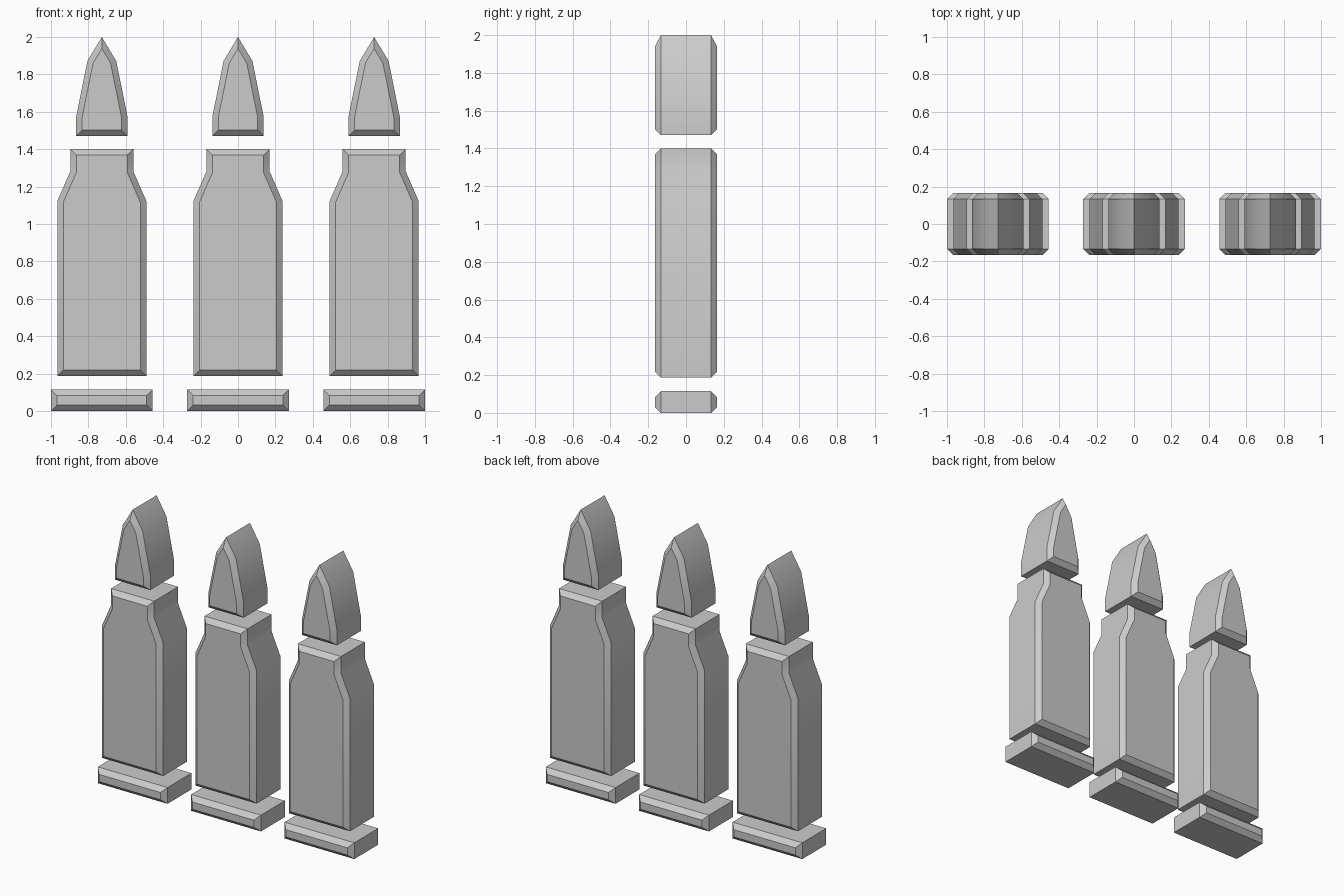
import bpy, bmesh, math

if "Cube" in bpy.data.objects:
    bpy.data.objects.remove(bpy.data.objects["Cube"])

HALF_DEPTH = 0.165
CHAMFER = 0.032
SPACING = 0.728

# Right-hand half outlines (x, z), bottom to top
RIM = [(0.272, 0.0), (0.272, 0.115)]
CASE = [(0.238, 0.187), (0.238, 1.123), (0.168, 1.283), (0.168, 1.40)]
TIP = [(0.137, 1.47), (0.137, 1.575), (0.077, 1.872), (0.0, 2.0)]


def chamfered_slab(name, half, cx):
    """Mirror a half outline, extrude it along y and chamfer front and back."""
    left = [(-x, z) for x, z in reversed(half) if x > 0]
    straight = HALF_DEPTH - CHAMFER
    bm = bmesh.new()
    front = bm.faces.new([bm.verts.new((x, -straight, z)) for x, z in half + left])
    ext = bmesh.ops.extrude_face_region(bm, geom=[front], use_keep_orig=True)
    verts = [g for g in ext["geom"] if isinstance(g, bmesh.types.BMVert)]
    bmesh.ops.translate(bm, verts=verts, vec=(0, 2 * straight, 0))
    bmesh.ops.recalc_face_normals(bm, faces=bm.faces)
    # Inset both caps outward in depth to form the chamfer
    caps = [f for f in bm.faces if abs(f.normal.y) > 0.9]
    bmesh.ops.inset_individual(bm, faces=caps, thickness=CHAMFER,
                               depth=CHAMFER, use_even_offset=True)
    mesh = bpy.data.meshes.new(name)
    bm.to_mesh(mesh)
    bm.free()
    obj = bpy.data.objects.new(name, mesh)
    obj.location.x = cx
    bpy.context.collection.objects.link(obj)
    # Soften shallow outline bends, keep chamfers crisp
    bpy.ops.object.select_all(action='DESELECT')
    obj.select_set(True)
    bpy.context.view_layer.objects.active = obj
    bpy.ops.object.shade_smooth_by_angle(angle=math.radians(30))


# Three identical rounds side by side
for i, side in enumerate(("left", "middle", "right")):
    cx = (i - 1) * SPACING
    for part, outline in (("rim", RIM), ("case", CASE), ("tip", TIP)):
        chamfered_slab(f"{side}_{part}", outline, cx)
